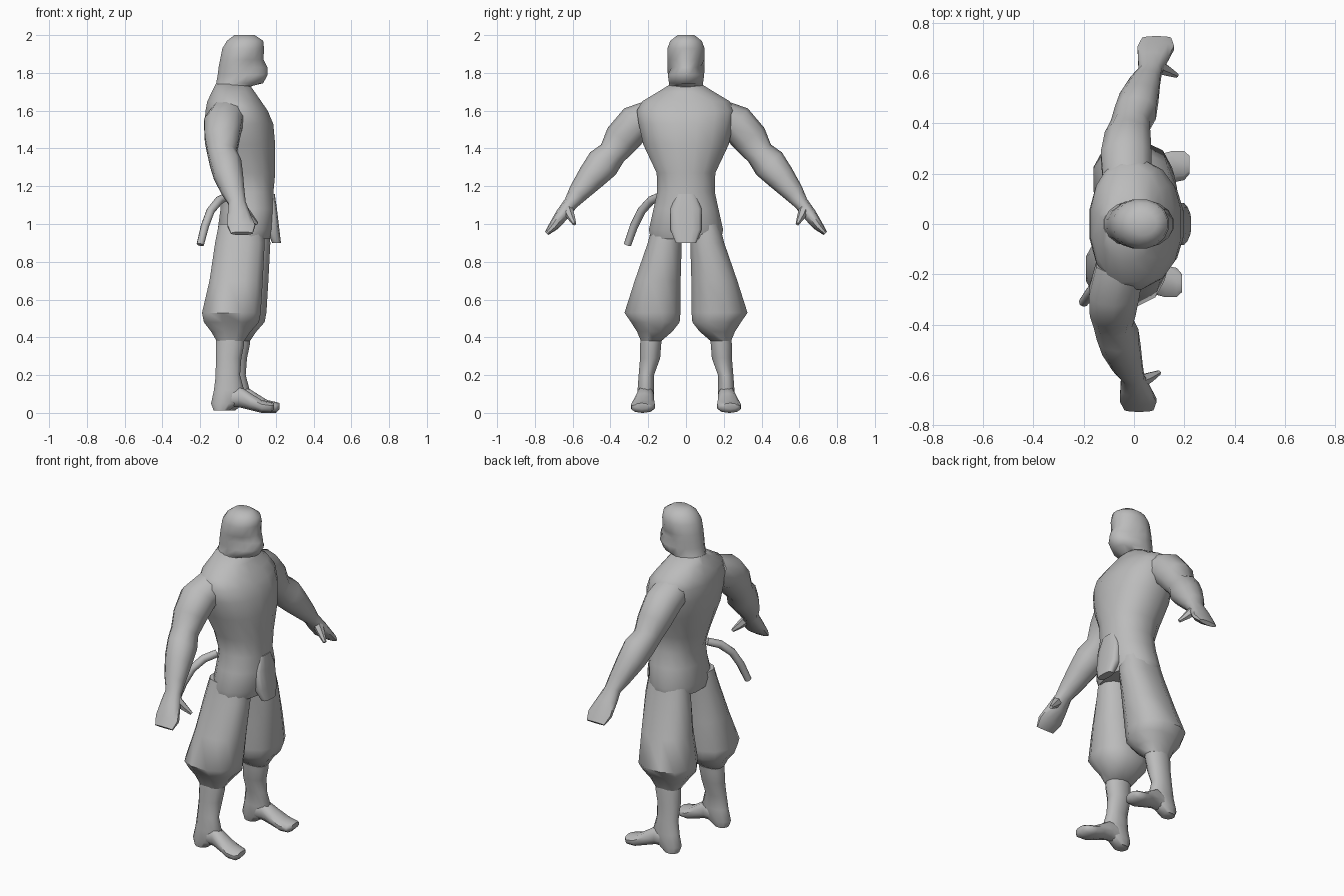
import bpy, bmesh, math
from mathutils import Vector

if "Cube" in bpy.data.objects:
    bpy.data.objects.remove(bpy.data.objects["Cube"])

grey = bpy.data.materials.new("plain grey")
grey.diffuse_color = (0.5, 0.5, 0.5, 1)
grey.use_nodes = True
grey.node_tree.nodes["Principled BSDF"].inputs["Base Color"].default_value = grey.diffuse_color


def oval(c, u, v, n=12, p=2.2):
    """Closed superellipse ring round c with half axes u and v."""
    c, u, v = Vector(c), Vector(u), Vector(v)
    pts = []
    for i in range(n):
        a = 2 * math.pi * (i + 0.5) / n
        ca, sa = math.cos(a), math.sin(a)
        pts.append(c + u * math.copysign(abs(ca) ** (2 / p), ca)
                   + v * math.copysign(abs(sa) ** (2 / p), sa))
    return pts


def loft(name, rings):
    """Skin a list of rings and close both ends."""
    bm = bmesh.new()
    vs = [[bm.verts.new(p) for p in r] for r in rings]
    n = len(vs[0])
    for a, b in zip(vs, vs[1:]):
        for i in range(n):
            j = (i + 1) % n
            bm.faces.new((a[i], a[j], b[j], b[i]))
    bm.faces.new(vs[0])
    bm.faces.new(vs[-1])
    bmesh.ops.recalc_face_normals(bm, faces=bm.faces)
    me = bpy.data.meshes.new(name)
    bm.to_mesh(me)
    bm.free()
    me.materials.append(grey)
    ob = bpy.data.objects.new(name, me)
    bpy.context.collection.objects.link(ob)
    return ob


def level(z, x0, x1, y0, y1, n=12, p=2.2):
    """Horizontal ring filling the given x and y range."""
    return oval(((x0 + x1) / 2, (y0 + y1) / 2, z),
                ((x1 - x0) / 2, 0, 0), (0, (y1 - y0) / 2, 0), n, p)


def tube(name, pts, radii, n=8):
    """Round tube along a path."""
    pts = [Vector(p) for p in pts]
    rings = []
    for i, p in enumerate(pts):
        d = (pts[min(i + 1, len(pts) - 1)] - pts[max(i - 1, 0)]).normalized()
        u = d.cross(Vector((1, 0.3, 0))).normalized()
        rings.append(oval(p, u * radii[i], d.cross(u) * radii[i], n, 2))
    return loft(name, rings)


# Torso: z, back x, front x, half width
torso = [(1.74, -.12, .06, .085), (1.70, -.14, .09, .15), (1.65, -.165, .125, .235),
         (1.60, -.175, .16, .265), (1.53, -.18, .19, .255), (1.42, -.165, .20, .23),
         (1.27, -.125, .20, .158), (1.17, -.09, .19, .155), (1.08, -.095, .20, .175),
         (0.97, -.11, .19, .20), (0.92, -.10, .17, .19)]
loft("torso", [level(z, b, f, -w, w, 16) for z, b, f, w in torso])

# Hooded head, with the sides pressed in at the eyes
head = [(1.68, -.13, .05, .10), (1.73, -.122, .075, .09), (1.745, -.118, .135, .092),
        (1.79, -.11, .16, .098), (1.83, -.105, .158, .10), (1.87, -.097, .137, .10),
        (1.93, -.085, .14, .10), (1.97, -.06, .135, .085), (2.0, -.02, .09, .045)]
rings = [level(z, b, f, -w, w, 16, 2) for z, b, f, w in head]
for p in rings[4]:
    if p.x > 0.03 and abs(p.y) > 0.025:
        p.y *= 0.78
        p.x -= 0.012
loft("hooded_head", rings)

# Front flap of the jacket
flap = [(1.16, .14, .195, .05), (1.08, .14, .207, .085),
        (0.97, .15, .22, .085), (0.90, .18, .228, .055)]
loft("front_flap", [level(z, b, f, -w, w, 12, 3) for z, b, f, w in flap])

# Limb tables, shared by both sides
arm = [  # y, z, x, half size in x, half thickness
    (.16, 1.575, -.04, .10, .09), (.27, 1.53, -.055, .105, .10), (.34, 1.45, -.055, .095, .095),
    (.39, 1.375, -.05, .08, .075), (.44, 1.32, -.03, .086, .09), (.50, 1.25, -.015, .08, .076),
    (.57, 1.165, .01, .062, .055), (.61, 1.11, .03, .048, .038), (.655, 1.05, .04, .062, .036),
    (.70, .99, .052, .076, .027), (.738, .95, .055, .06, .012)]
trouser = [  # z, back x, front x, inner y, outer y
    (1.0, -.09, .15, .01, .18), (.90, -.11, .16, .02, .205), (.70, -.14, .15, .025, .275),
    (.53, -.18, .14, .025, .33), (.48, -.17, .13, .03, .295), (.43, -.13, .085, .07, .262),
    (.38, -.10, .05, .13, .24)]
shin = [(.42, -.10, .05, .12, .24), (.36, -.105, .05, .13, .245), (.29, -.105, .035, .135, .245),
        (.20, -.105, .028, .168, .252), (.12, -.115, .05, .168, .258),
        (.05, -.13, .02, .168, .262), (.012, -.115, -.03, .18, .255)]
foot = [  # x, y, half width, bottom z, top z
    (-.10, .213, .03, .02, .07), (-.04, .213, .045, .03, .13), (.02, .215, .046, .03, .145),
    (.08, .222, .055, .015, .105), (.14, .228, .066, 0, .068), (.185, .232, .06, 0, .058),
    (.205, .235, .038, .02, .052)]

for s, side in ((-1, "right"), (1, "left")):
    # Arm with hand, rings square to its path; shoulders are turned slightly
    rings = []
    for i, (y, z, x, rx, rn) in enumerate(arm):
        a, b = arm[max(i - 1, 0)], arm[min(i + 1, len(arm) - 1)]
        d = Vector((0, b[0] - a[0], b[1] - a[1])).normalized()
        rings.append(oval((x + s * .035 * min(1, y / .4), s * y, z),
                          (rx, 0, 0), (0, -s * d.z * rn, d.y * rn), 10))
    loft(side + "_arm", rings)
    t = s * .035
    tube(side + "_thumb", [(.05 + t, s * .63, 1.09), (.095 + t, s * .61, 1.04),
                           (.135 + t, s * .59, 1.0)], [.03, .022, .01], 6)

    # Baggy trouser leg, shin and foot
    k = s * .015

    def leg(rows, p):
        return [level(z, b + k, f + k, *sorted((s * y0, s * y1)), 12, p)
                for z, b, f, y0, y1 in rows]
    loft(side + "_trouser_leg", leg(trouser, 2.4))
    loft(side + "_shin", leg(shin, 2.1))
    loft(side + "_foot", [oval((x + k, s * y, (z0 + z1) / 2), (0, w, 0),
                               (0, 0, (z1 - z0) / 2), 10)
                          for x, y, w, z0, z1 in foot])

# Curved scabbard at the right hip
tube("scabbard", [(-.05, -.13, 1.15), (-.10, -.185, 1.125), (-.145, -.235, 1.07),
                  (-.175, -.275, .99), (-.20, -.31, .89)], [.022, .023, .023, .022, .02])

# Smooth shading with sharp creases kept
bpy.ops.object.select_all(action='DESELECT')
for ob in bpy.context.collection.objects:
    ob.select_set(True)
    bpy.context.view_layer.objects.active = ob
bpy.ops.object.shade_smooth_by_angle(angle=math.radians(50))
